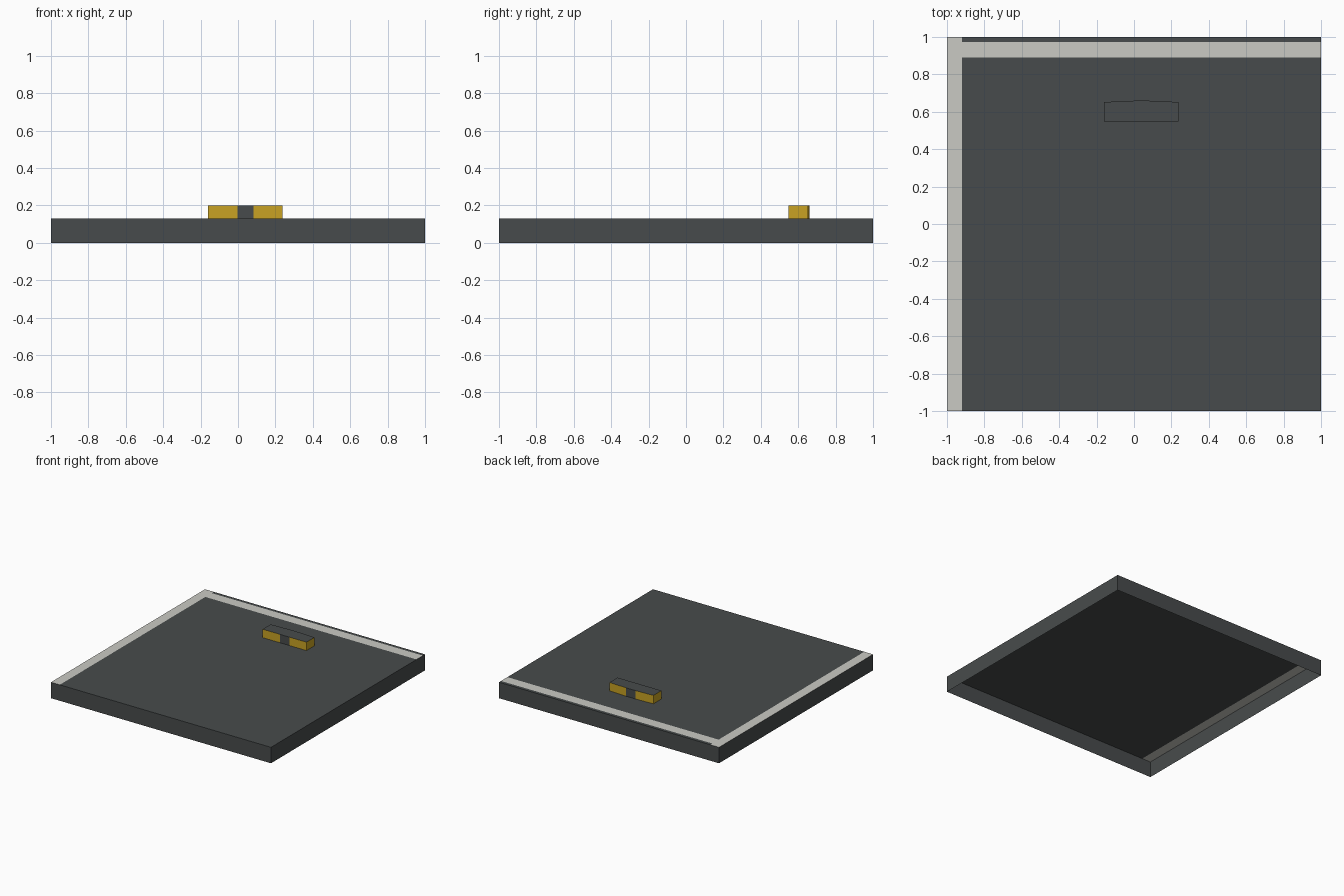
import bpy, bmesh

if "Cube" in bpy.data.objects:
    bpy.data.objects.remove(bpy.data.objects["Cube"])


def material(name, rgb):
    m = bpy.data.materials.new(name)
    m.diffuse_color = (*rgb, 1.0)
    m.use_nodes = True
    m.node_tree.nodes["Principled BSDF"].inputs["Base Color"].default_value = m.diffuse_color
    return m


asphalt = material("asphalt_grey", (0.064, 0.071, 0.072))
white = material("line_white", (0.59, 0.59, 0.55))
yellow = material("bump_yellow", (0.58, 0.365, 0.017))


def open_shell(name, xs, rows, z_bottom, z_top, mats, rule):
    """Grid top with walls dropped from its border and no underside.
    rows[j][i] is the y of grid point i in row j."""
    bm = bmesh.new()
    grid = [[bm.verts.new((x, y, z_top)) for x, y in zip(xs, row)] for row in rows]
    for a, b in zip(grid, grid[1:]):
        for i in range(len(xs) - 1):
            bm.faces.new((a[i], a[i + 1], b[i + 1], b[i]))
    # walls
    border = [e for e in bm.edges if e.is_boundary]
    new = bmesh.ops.extrude_edge_only(bm, edges=border)["geom"]
    for v in new:
        if isinstance(v, bmesh.types.BMVert):
            v.co.z = z_bottom
    bmesh.ops.recalc_face_normals(bm, faces=bm.faces)
    bm.normal_update()
    if max(bm.faces, key=lambda f: f.calc_center_median().z).normal.z < 0:
        bmesh.ops.reverse_faces(bm, faces=bm.faces)
    bm.normal_update()
    for f in bm.faces:
        f.material_index = rule(f.calc_center_median(), f.normal)
    mesh = bpy.data.meshes.new(name)
    bm.to_mesh(mesh)
    bm.free()
    for m in mats:
        mesh.materials.append(m)
    obj = bpy.data.objects.new(name, mesh)
    bpy.context.collection.objects.link(obj)
    return obj


TOP = 0.131

# Road slab: white edge line on the left and white stripe near the back
open_shell("road_slab", [-1, -0.92, 1], [[y] * 3 for y in (-1, 0.89, 0.973, 1)],
           0, TOP, [asphalt, white],
           lambda c, n: int(n.z > 0.5 and (c.x < -0.92 or 0.89 < c.y < 0.973)))

# Wheel stop: yellow sides, dark middle band and top, slightly bowed back
open_shell("wheel_stop", [-0.16, -0.003, 0.083, 0.239],
           [[0.548] * 4, [0.652, 0.659, 0.659, 0.652]],
           TOP, 0.2, [asphalt, yellow],
           lambda c, n: int(n.z < 0.5 and not 0 < c.x < 0.08))
